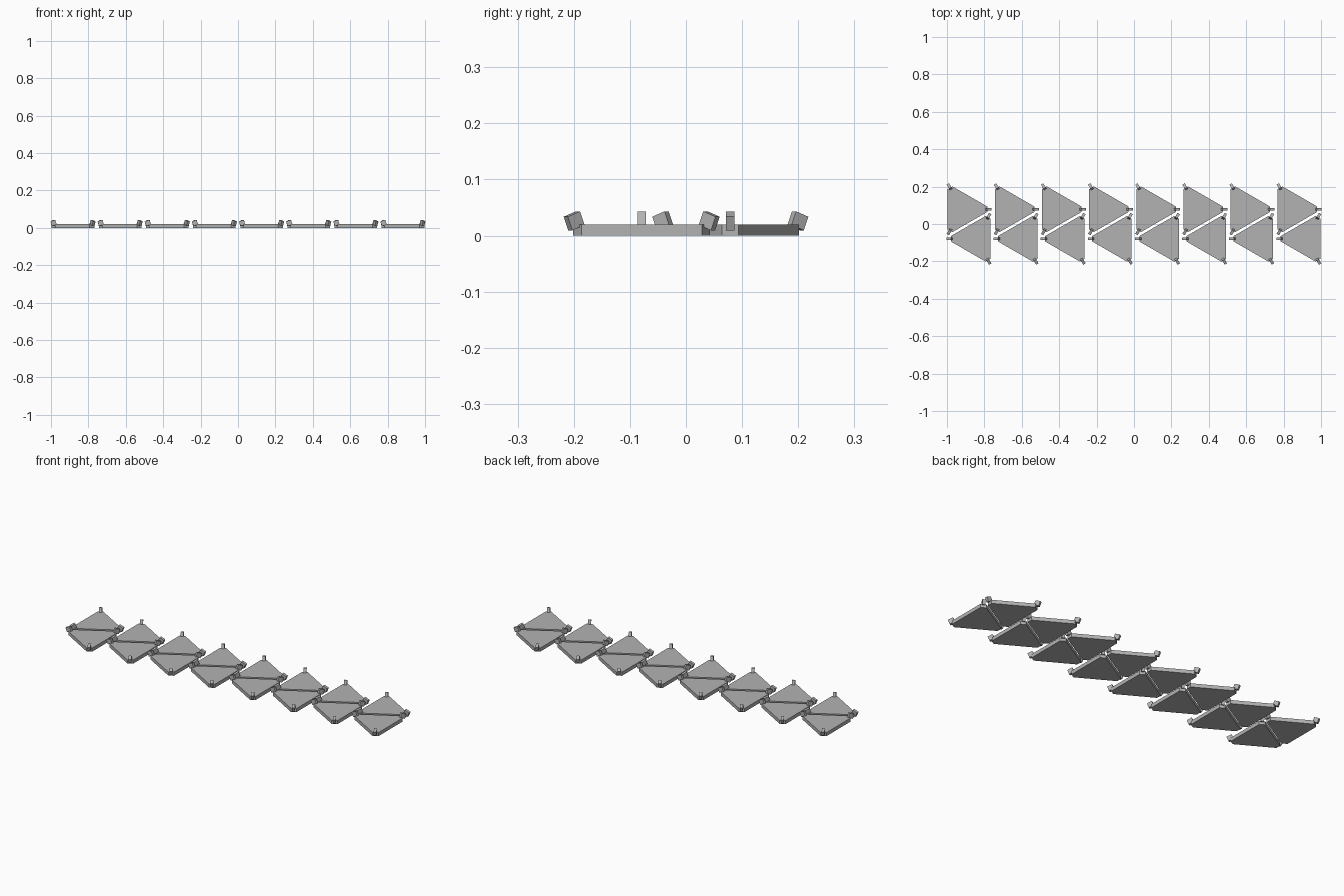
import bpy, bmesh, math
from mathutils import Matrix, Vector

if "Cube" in bpy.data.objects:
    bpy.data.objects.remove(bpy.data.objects["Cube"])

PITCH = 0.252        # spacing of the tile pairs
IN_R = 0.079         # centre to long side
TRUNC = 0.1325       # centre to cut corner
CAP = 0.0145         # half width of cut corner
THICK = 0.02

grey = bpy.data.materials.new("grey")
grey.diffuse_color = (0.45, 0.45, 0.45, 1)
grey.use_nodes = True
grey.node_tree.nodes["Principled BSDF"].inputs["Base Color"].default_value = grey.diffuse_color


def make_object(name, bm):
    bmesh.ops.recalc_face_normals(bm, faces=bm.faces)
    mesh = bpy.data.meshes.new(name)
    bm.to_mesh(mesh)
    bm.free()
    mesh.materials.append(grey)
    obj = bpy.data.objects.new(name, mesh)
    bpy.context.collection.objects.link(obj)


def tile(name, x, y, turn):
    # triangular plate with cut corners
    bm = bmesh.new()
    ring = []
    for k in range(3):
        rot = Matrix.Rotation(turn + k * math.tau / 3, 3, 'Z')
        for side in (-CAP, CAP):
            ring.append(bm.verts.new(rot @ Vector((TRUNC, side, 0)) + Vector((x, y, 0))))
    base = bm.faces.new(ring)
    top = bmesh.ops.extrude_face_region(bm, geom=[base])
    bmesh.ops.translate(bm, vec=(0, 0, THICK),
                        verts=[v for v in top["geom"] if isinstance(v, bmesh.types.BMVert)])
    make_object(name + "_plate", bm)

    # outward leaning block at each cut corner
    bm = bmesh.new()
    for k in range(3):
        m = (Matrix.Translation((x, y, 0))
             @ Matrix.Rotation(turn + k * math.tau / 3, 4, 'Z')
             @ Matrix.Translation((0.139, 0, 0.0262))
             @ Matrix.Rotation(math.radians(21), 4, 'Y')
             @ Matrix.Diagonal((0.027, 0.015, 0.026, 1)))
        bmesh.ops.create_cube(bm, size=1, matrix=m)
    make_object(name + "_corner_blocks", bm)


# row of eight pairs, each pair a half-turn copy of the other
for i in range(8):
    cx = (i - 3.5) * PITCH
    tile(f"back_tile_{i + 1}", cx - 0.035, 0.079, 0)
    tile(f"front_tile_{i + 1}", cx + 0.035, -0.079, math.pi)
